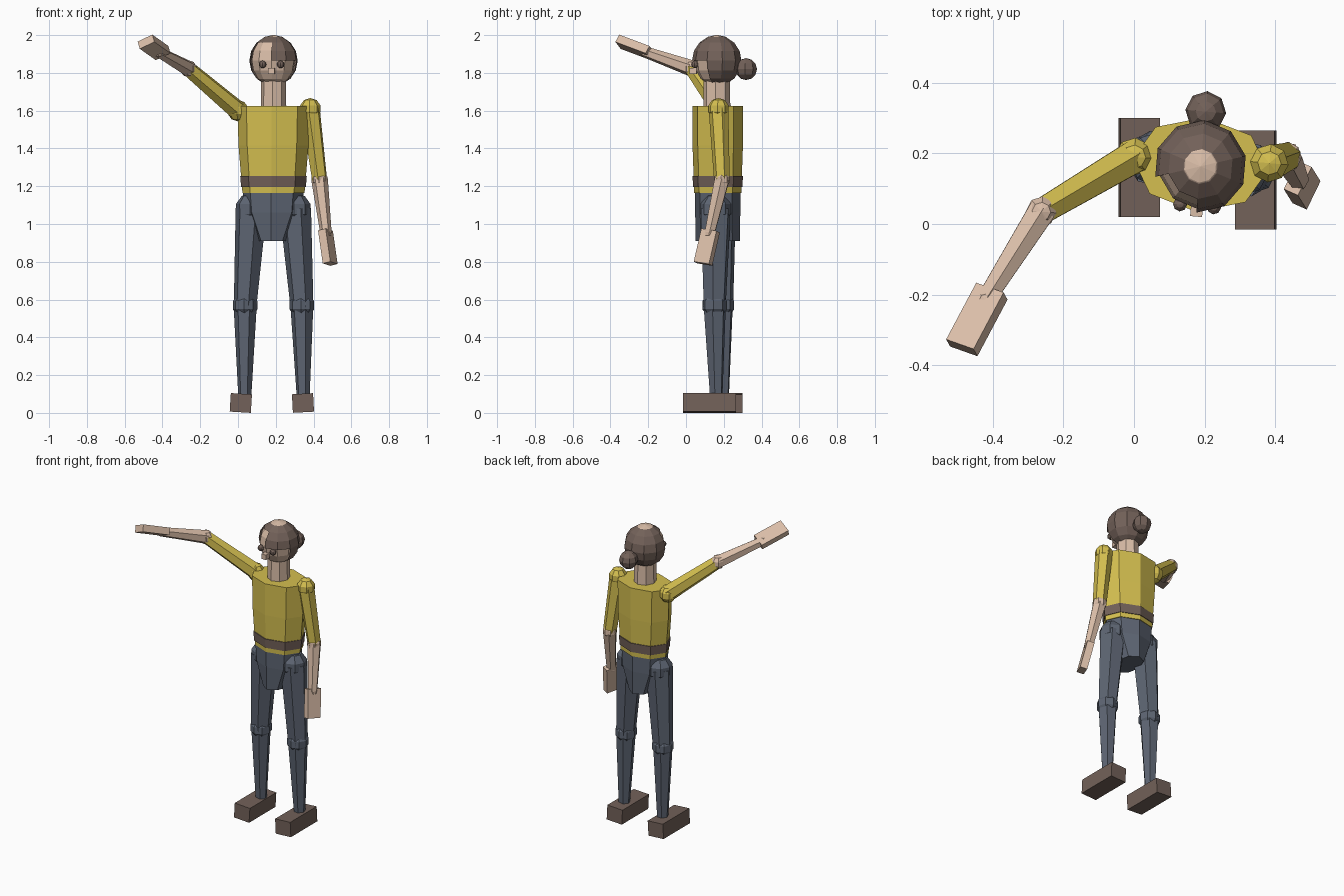
import bpy, bmesh, math
from mathutils import Vector, Matrix

if "Cube" in bpy.data.objects:
    bpy.data.objects.remove(bpy.data.objects["Cube"])

def material(name, rgb):
    m = bpy.data.materials.new(name)
    m.diffuse_color = (*rgb, 1)
    m.use_nodes = True
    m.node_tree.nodes["Principled BSDF"].inputs["Base Color"].default_value = m.diffuse_color
    return m

YELLOW = material("yellow_cloth", (0.66, 0.52, 0.08))
SKIN = material("skin", (0.70, 0.51, 0.39))
BLUE = material("blue_cloth", (0.11, 0.13, 0.17))
BROWN = material("brown", (0.17, 0.12, 0.10))
TURN = Matrix.Rotation(math.radians(-5), 4, 'Z')   # body turned slightly

def finish(name, bm, mat, matrix=Matrix()):
    bmesh.ops.recalc_face_normals(bm, faces=bm.faces)
    me = bpy.data.meshes.new(name)
    bm.to_mesh(me)
    bm.free()
    me.materials.append(mat)
    ob = bpy.data.objects.new(name, me)
    ob.matrix_world = matrix
    bpy.context.collection.objects.link(ob)
    return ob

def loft(name, centre, rows, mat, sides=8):
    """Stack of elliptical rings; rows are (z, rx, ry)."""
    bm = bmesh.new()
    rings = []
    for z, rx, ry in rows:
        angles = [2 * math.pi * i / sides for i in range(sides)]
        rings.append([bm.verts.new((rx * math.cos(a), ry * math.sin(a), z)) for a in angles])
    for a, b in zip(rings, rings[1:]):
        for i in range(sides):
            j = (i + 1) % sides
            bm.faces.new((a[i], a[j], b[j], b[i]))
    bm.faces.new(rings[0])
    bm.faces.new(rings[-1])
    return finish(name, bm, mat, Matrix.Translation((*centre, 0)) @ TURN)

def limb(name, p, q, r1, r2, mat, sides=6):
    """Tapered tube from p to q."""
    p, q = Vector(p), Vector(q)
    d = q - p
    bm = bmesh.new()
    bmesh.ops.create_cone(bm, cap_ends=True, segments=sides, radius1=r1, radius2=r2, depth=d.length)
    rot = d.to_track_quat('Z', 'Y').to_matrix().to_4x4()
    return finish(name, bm, mat, Matrix.Translation((p + q) / 2) @ rot)

def ball(name, c, r, mat, seg=8, rings=5):
    bm = bmesh.new()
    bmesh.ops.create_uvsphere(bm, u_segments=seg, v_segments=rings, radius=r)
    return finish(name, bm, mat, Matrix.Translation(c) @ TURN)

def box(name, c, size, mat, rot=Matrix()):
    bm = bmesh.new()
    bmesh.ops.create_cube(bm, size=1)
    bmesh.ops.scale(bm, vec=size, verts=bm.verts)
    return finish(name, bm, mat, Matrix.Translation(c) @ rot)

def hand(name, p, q, across, mat):
    """Flat box from p to q whose broad side runs along 'across'."""
    p, q, x = Vector(p), Vector(q), Vector(across)
    z = (q - p).normalized()
    x = (x - z * x.dot(z)).normalized()
    rot = Matrix((x, z.cross(x), z)).transposed().to_4x4()
    box(name, (p + q) / 2, (0.09, 0.045, (q - p).length), mat, rot)

# Torso, belt, pelvis, neck
MID = (0.188, 0.168)
loft("shirt", MID, [(1.165, 0.165, 0.125), (1.415, 0.186, 0.134), (1.625, 0.192, 0.134)], YELLOW)
loft("belt", MID, [(1.195, 0.172, 0.131), (1.255, 0.177, 0.134)], BROWN)
loft("pelvis", (0.186, 0.168), [(0.91, 0.08, 0.117), (1.06, 0.15, 0.12), (1.18, 0.163, 0.121)], BLUE)
loft("neck", (0.188, 0.163), [(1.60, 0.068, 0.072), (1.78, 0.066, 0.07)], SKIN)

# Head, with a hair shell opened over the face
HEAD = Vector((0.188, 0.163, 1.865))
head_matrix = Matrix.Translation(HEAD) @ TURN
bm = bmesh.new()
bmesh.ops.create_uvsphere(bm, u_segments=10, v_segments=8, radius=0.12)
bmesh.ops.scale(bm, vec=(0.98, 1, 1.14), verts=bm.verts)
finish("head", bm, SKIN, head_matrix)

bm = bmesh.new()
bmesh.ops.create_uvsphere(bm, u_segments=10, v_segments=8, radius=0.134)
bmesh.ops.scale(bm, vec=(0.98, 0.98, 1), verts=bm.verts)
face_opening = []
for f in bm.faces:
    c = f.calc_center_median()
    front = c.y < -0.6 * abs(c.x) and c.y < -0.03
    low = -0.12 < c.z < 0 and front
    parting = 0 < c.z < 0.08 and front and c.x < -0.03
    if low or parting:
        face_opening.append(f)
bmesh.ops.delete(bm, geom=face_opening, context='FACES')
finish("hair", bm, BROWN, head_matrix)
ball("hair_bun", (0.203, 0.318, 1.82), 0.058, BROWN, 8, 6)

# Face features
for side, x in (("right", -0.048), ("left", 0.048)):
    ball(side + "_eye", head_matrix @ Vector((x, -0.112, -0.02)), 0.02, BROWN, 8, 6)
box("nose", head_matrix @ Vector((0, -0.125, -0.055)), (0.034, 0.035, 0.034), SKIN, TURN)

# Arms: shoulder, elbow, wrist, fingertips, broad direction of the hand
ARMS = {
    "right": ((0.0, 0.19, 1.60), (-0.262, 0.035, 1.822), (-0.42, -0.215, 1.91),
              (-0.402, -0.19, 1.905), (-0.487, -0.350, 1.965), (0.08, -0.042, 0.045)),
    "left": ((0.383, 0.172, 1.61), (0.432, 0.19, 1.235), (0.466, 0.125, 0.95),
             (0.463, 0.13, 0.965), (0.488, 0.09, 0.79), (0.4, 0.9, 0)),
}
for side, (shoulder, elbow, wrist, palm, tip, across) in ARMS.items():
    ball(side + "_shoulder", shoulder, 0.057, YELLOW)
    limb(side + "_upper_arm", shoulder, elbow, 0.053, 0.042, YELLOW)
    ball(side + "_elbow", elbow, 0.045, SKIN)
    limb(side + "_forearm", elbow, wrist, 0.044, 0.03, SKIN)
    ball(side + "_wrist", wrist, 0.029, SKIN)
    hand(side + "_hand", palm, tip, across, SKIN)

# Legs: hip, knee, ankle, foot centre and tilt
LEGS = {
    "right": ((0.07, 0.182, 1.08), (0.038, 0.19, 0.57), (0.036, 0.195, 0.09), (0.015, 0.16), 3.5),
    "left": ((0.303, 0.158, 1.08), (0.338, 0.152, 0.57), (0.345, 0.16, 0.09), (0.344, 0.125), -3),
}
for side, (hip, knee, ankle, foot, tilt) in LEGS.items():
    ball(side + "_hip", hip, 0.085, BLUE)
    limb(side + "_thigh", hip, knee, 0.085, 0.062, BLUE)
    ball(side + "_knee", knee, 0.069, BLUE)
    limb(side + "_shin", knee, ankle, 0.062, 0.035, BLUE)
    box(side + "_shoe", (*foot, 0.0525), (0.112, 0.28, 0.098), BROWN,
        Matrix.Rotation(math.radians(tilt), 4, 'Y'))
